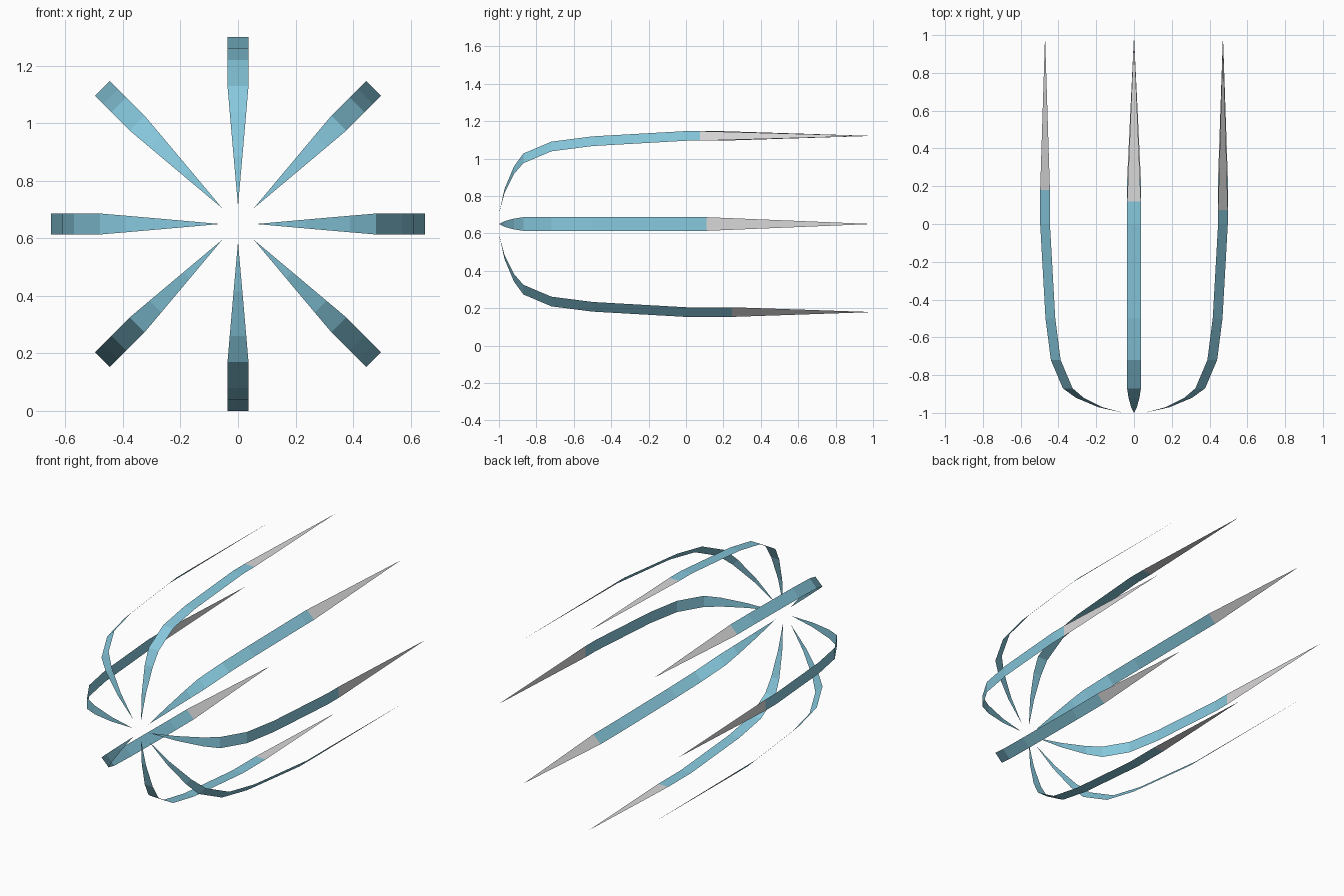
import bpy, bmesh, math
from mathutils import Vector

if "Cube" in bpy.data.objects:
    bpy.data.objects.remove(bpy.data.objects["Cube"])

CENTRE_Z = 0.65
HALF_WIDTH = 0.0365
# bent part of a blade: (radius, y, share of full width)
PROFILE = [(0.235, -0.97, 0.42), (0.39, -0.92, 0.79), (0.48, -0.87, 1.0),
           (0.57, -0.72, 1.0), (0.61, -0.50, 1.0), (0.65, 0.0, 1.0)]


def material(name, colour):
    m = bpy.data.materials.new(name)
    m.diffuse_color = (*colour, 1.0)
    m.use_nodes = True
    m.node_tree.nodes["Principled BSDF"].inputs["Base Color"].default_value = m.diffuse_color
    return m


blue = material("light_blue", (0.24, 0.58, 0.72))
grey = material("light_grey", (0.70, 0.69, 0.69))


def blade(name, angle, taper_start, offset):
    """Thin flat ribbon: pointed at the front, bent outward, needle at the back."""
    out = Vector((math.cos(angle), 0, math.sin(angle)))
    side = Vector((-math.sin(angle), 0, math.cos(angle)))
    base = Vector((0, 0, CENTRE_Z))

    bm = bmesh.new()

    def point(r, y, w):
        return bm.verts.new(base + out * (r + offset) + side * w + Vector((0, y, 0)))

    front = point(0.062, -1.0, 0)
    rows = [(point(r, y, -s * HALF_WIDTH), point(r, y, s * HALF_WIDTH))
            for r, y, s in PROFILE + [(0.65, taper_start, 1.0)]]
    back = point(0.65, 1.0, 0)

    # blue ribbon
    bm.faces.new((front, rows[0][0], rows[0][1]))
    for (a, b), (c, d) in zip(rows, rows[1:]):
        bm.faces.new((a, c, d, b))
    # grey needle
    needle = bm.faces.new((rows[-1][0], back, rows[-1][1]))
    needle.material_index = 1

    # normals point away from the axis
    for f in bm.faces:
        f.normal_update()
        if f.normal.dot(out - Vector((0, 0.5, 0))) < 0:
            f.normal_flip()

    mesh = bpy.data.meshes.new(name)
    bm.to_mesh(mesh)
    bm.free()
    mesh.materials.append(blue)
    mesh.materials.append(grey)
    obj = bpy.data.objects.new(name, mesh)
    bpy.context.collection.objects.link(obj)


# ring of eight blades, counter-clockwise from the right, with needle lengths
BLADES = [("right", 0.11), ("upper_right", 0.075), ("top", 0.12), ("upper_left", 0.18),
          ("left", 0.11), ("lower_left", 0.18), ("bottom", 0.235), ("lower_right", 0.245)]
for i, (label, start) in enumerate(BLADES):
    # diagonal blades sit slightly further out
    blade(label + "_blade", i * math.pi / 4, start, 0.016 if i % 2 else 0.0)
